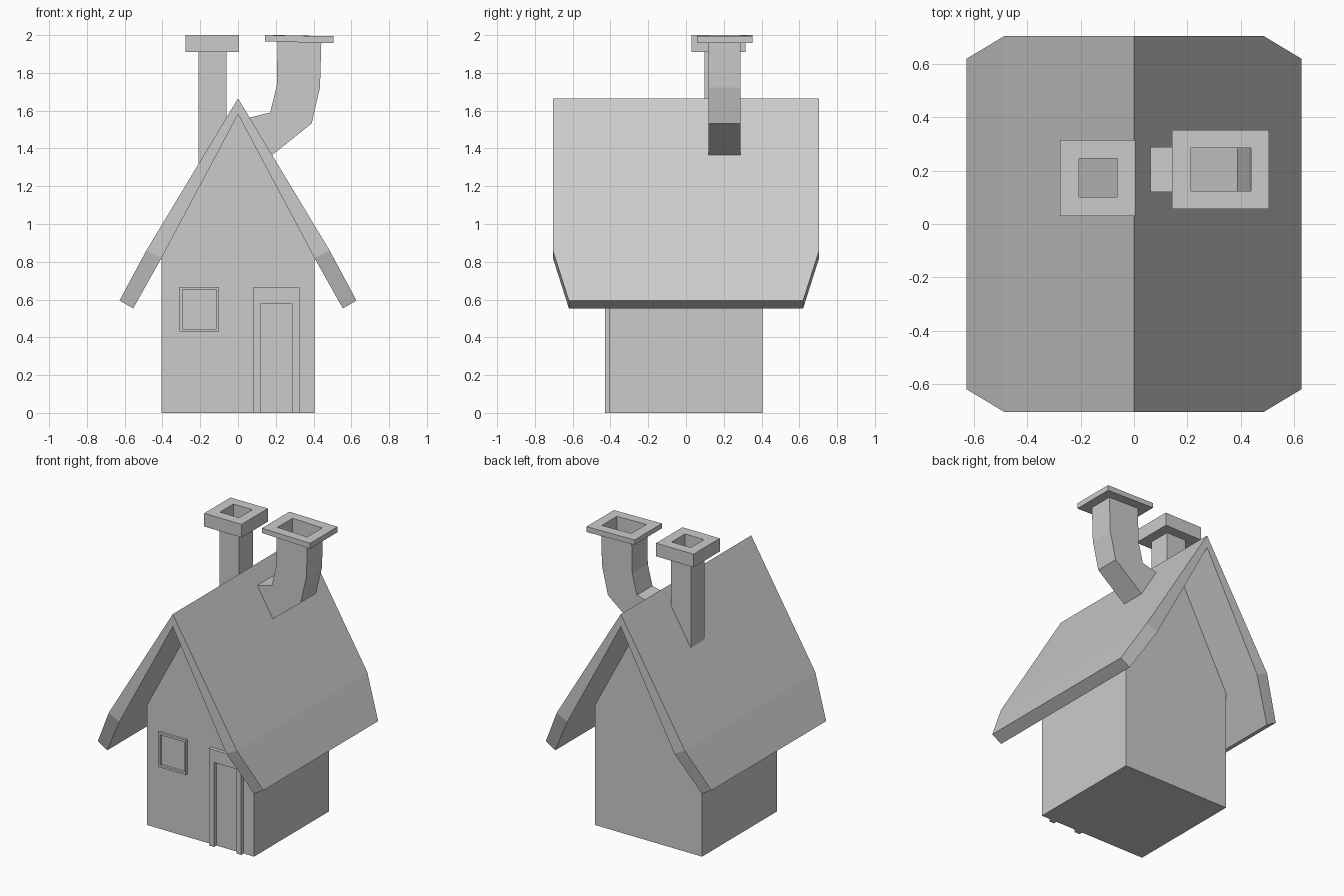
import bpy

if "Cube" in bpy.data.objects:
    bpy.data.objects.remove(bpy.data.objects["Cube"])

stone = bpy.data.materials.new("plain grey")
stone.diffuse_color = (0.6, 0.6, 0.6, 1)
stone.use_nodes = True
stone.node_tree.nodes["Principled BSDF"].inputs["Base Color"].default_value = stone.diffuse_color


def make_object(name, verts, faces):
    mesh = bpy.data.meshes.new(name)
    mesh.from_pydata(verts, [], faces)
    mesh.materials.append(stone)
    mesh.update()
    obj = bpy.data.objects.new(name, mesh)
    bpy.context.collection.objects.link(obj)
    return obj


def loft(name, rings, close_ends=False, cyclic=False):
    """Join equal-length rings of points with quads."""
    n, count = len(rings[0]), len(rings)
    verts = [p for ring in rings for p in ring]
    faces = []
    for i in range(count if cyclic else count - 1):
        a, b = i * n, ((i + 1) % count) * n
        for j in range(n):
            k = (j + 1) % n
            faces.append((a + j, a + k, b + k, b + j))
    if close_ends:
        faces.append(tuple(range(n))[::-1])
        faces.append(tuple(range((count - 1) * n, count * n)))
    return make_object(name, verts, faces)


def prism(name, profile, depth_of):
    """Front/back symmetric solid from an xz profile running counter-clockwise."""
    back = [(x, depth_of(x), z) for x, z in profile]
    front = [(x, -depth_of(x), z) for x, z in profile]
    return loft(name, [back[::-1], front[::-1]][::-1], True)


# House body with gables
W, WALL, GABLE = 0.405, 0.82, 1.58
body = [(-W, 0), (W, 0), (W, WALL), (0, GABLE), (-W, WALL)]
prism("house_body", body, lambda x: W).data.flip_normals()

# Roof slopes, with the flared eaves cut back at their corners
roof_edge = [(0.485, 0.86, 0.705), (0.627, 0.595, 0.62),
             (0.555, 0.553, 0.62), (0.405, 0.82, 0.705)]


def roof_ring(end):
    right = [(x, end * y, z) for x, z, y in roof_edge]
    left = [(-x, y, z) for x, y, z in reversed(right)]
    return [(0, end * 0.705, 1.665)] + right + [(0, end * 0.705, GABLE)] + left


front, back = roof_ring(-1), roof_ring(1)
verts, n = front + back, len(front)
faces = [(j, j + n, (j + 1) % n + n, (j + 1) % n) for j in range(n)]
end_quads = [(0, 1, 4, 5), (1, 2, 3, 4), (0, 5, 6, 9), (9, 6, 7, 8)]
for q in end_quads:
    faces.append(q[::-1])
    faces.append(tuple(i + n for i in q))
make_object("roof", verts, faces).data.flip_normals()


# Hollow chimneys: each section is a left and right xz point spanning y0..y1
def section(left, right, y0, y1, inset=0.0):
    (lx, lz), (rx, rz) = left, right
    dx, dz = (rx - lx), (rz - lz)
    f = inset / (dx * dx + dz * dz) ** 0.5
    lx, lz, rx, rz = lx + dx * f, lz + dz * f, rx - dx * f, rz - dz * f
    y0, y1 = y0 + inset, y1 - inset
    return [(lx, y0, lz), (rx, y0, rz), (rx, y1, rz), (lx, y1, lz)]


def chimney(name, path, ys, cap_low, cap_high, cap_ys):
    (lx, _), (rx, _) = path[-1]
    top = ((lx, cap_high[0][1]), (rx, cap_high[1][1]))
    rings = [section(l, r, *ys) for l, r in path]
    rings.append(section(*cap_low, *cap_ys))
    rings.append(section(*cap_high, *cap_ys))
    rings.append(section(*top, *ys, 0.003))
    rings += [section(l, r, *ys, 0.003) for l, r in reversed(path)]
    loft(name, rings, cyclic=True)


chimney("straight_chimney",
        [((-0.21, 1.315), (-0.06, 1.563)), ((-0.21, 1.91), (-0.06, 1.91))],
        (0.098, 0.248),
        ((-0.277, 1.91), (0.006, 1.91)), ((-0.277, 2.0), (0.006, 2.0)),
        (0.03, 0.314))

chimney("bent_chimney",
        [((0.06, 1.563), (0.18, 1.365)), ((0.17, 1.59), (0.39, 1.532)),
         ((0.205, 1.73), (0.434, 1.722)), ((0.21, 1.966), (0.441, 1.96))],
        (0.12, 0.288),
        ((0.142, 1.967), (0.506, 1.957)), ((0.142, 2.0), (0.506, 1.994)),
        (0.057, 0.353))


# Raised frames on the front wall around the window and door
def frame(name, outer, inner, y):
    def ring(r, yy):
        x0, x1, z0, z1 = r
        return [(x0, yy, z0), (x1, yy, z0), (x1, yy, z1), (x0, yy, z1)]
    loft(name, [ring(outer, -W), ring(outer, y), ring(inner, y), ring(inner, -W)],
         cyclic=True)


frame("window_frame", (-0.31, -0.10, 0.43, 0.667), (-0.295, -0.115, 0.445, 0.652), -0.422)

# Door frame is an upside-down U, open at the ground
arch = [(0.08, 0), (0.12, 0), (0.12, 0.577), (0.288, 0.577),
        (0.288, 0), (0.325, 0), (0.325, 0.663), (0.08, 0.663)]
loft("door_frame", [[(x, -W, z) for x, z in arch],
                    [(x, -0.43, z) for x, z in arch]], True)

# Consistent outward normals on every part
import bmesh
for obj in bpy.context.collection.objects:
    bm = bmesh.new()
    bm.from_mesh(obj.data)
    bmesh.ops.recalc_face_normals(bm, faces=bm.faces)
    bm.to_mesh(obj.data)
    bm.free()
